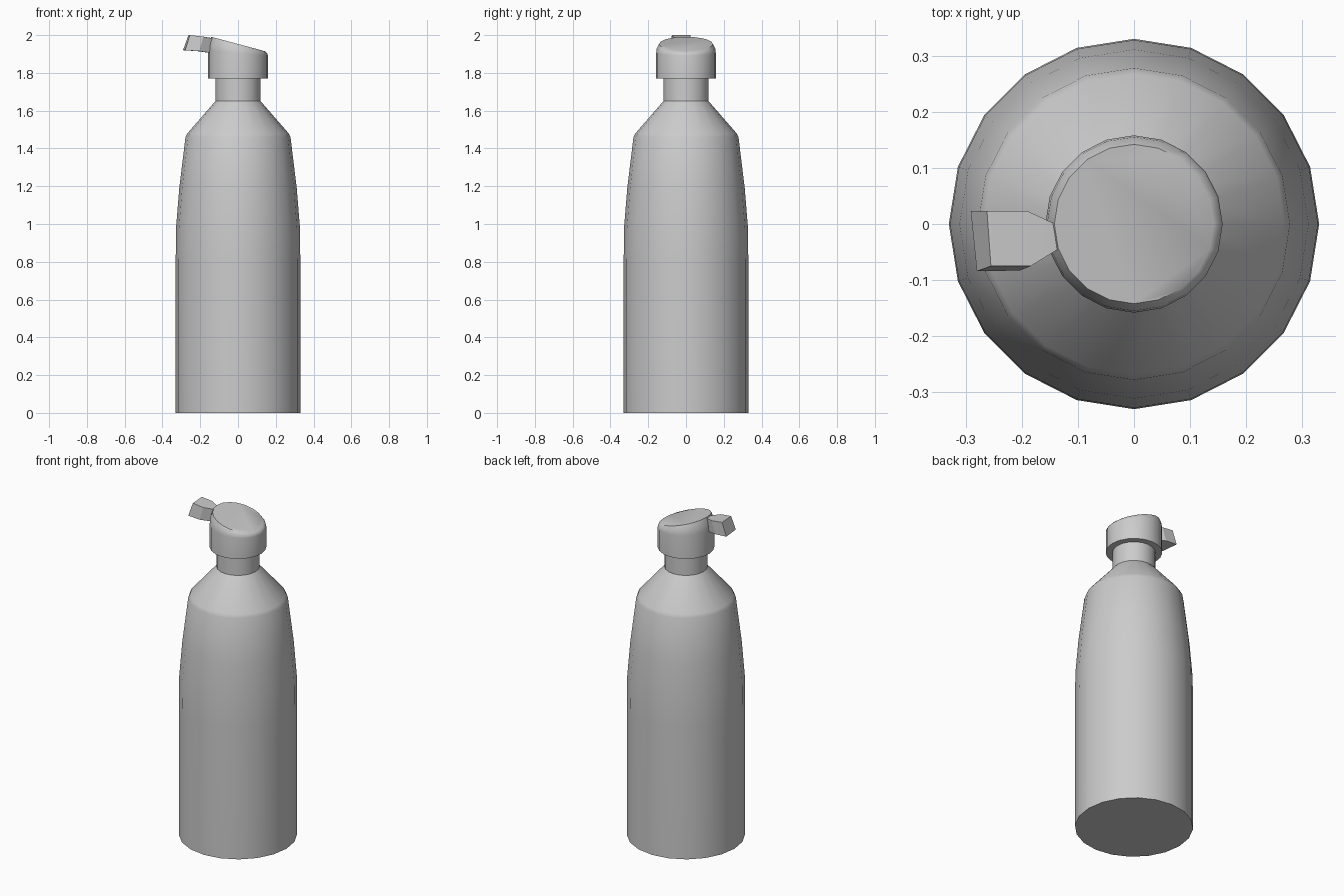
import bpy, math

if "Cube" in bpy.data.objects:
    bpy.data.objects.remove(bpy.data.objects["Cube"])

SIDES = 20
SLOPE = 0.268  # slant of the cap top, falling towards +x


def make_object(name, verts, faces, angle):
    mesh = bpy.data.meshes.new(name)
    mesh.from_pydata(verts, [], faces)
    mesh.update()
    obj = bpy.data.objects.new(name, mesh)
    bpy.context.collection.objects.link(obj)
    bpy.ops.object.select_all(action='DESELECT')
    obj.select_set(True)
    bpy.context.view_layer.objects.active = obj
    bpy.ops.object.shade_smooth_by_angle(angle=math.radians(angle))
    return obj


def lathe(name, profile, angle=30):
    """Closed turned form; profile rows are (radius, height, slant)."""
    verts, faces = [], []
    for r, z, slant in profile:
        for i in range(SIDES):
            a = 2 * math.pi * i / SIDES
            x, y = r * math.cos(a), r * math.sin(a)
            verts.append((x, y, z - slant * x))
    for k in range(len(profile) - 1):
        for i in range(SIDES):
            j = (i + 1) % SIDES
            a, b = k * SIDES, (k + 1) * SIDES
            faces.append((a + i, a + j, b + j, b + i))
    faces.append(tuple(reversed(range(SIDES))))
    top = (len(profile) - 1) * SIDES
    faces.append(tuple(range(top, top + SIDES)))
    return make_object(name, verts, faces, angle)


# Bottle body with tapered upper half and conical shoulder
lathe("bottle_body", [(0.33, 0, 0), (0.33, 0.8, 0), (0.328, 0.98, 0),
                      (0.311, 1.19, 0), (0.278, 1.46, 0),
                      (0.268, 1.48, 0), (0.12, 1.65, 0)], 40)

# Neck
lathe("neck", [(0.12, 1.65, 0), (0.12, 1.79, 0)])

# Cap with slanted top
lathe("cap", [(0.12, 1.77, 0), (0.158, 1.77, 0), (0.158, 1.905, 0.08),
              (0.155, 1.93, 0.17), (0.142, 1.953, SLOPE)], 40)

# Spout: skewed block with a narrowing stem into the cap
sections = [
    [(-0.291, 0.023, 1.92), (-0.28, -0.084, 1.92),
     (-0.255, -0.075, 2.0), (-0.262, 0.023, 2.0)],
    [(-0.215, 0.023, 1.915), (-0.204, -0.083, 1.915),
     (-0.184, -0.075, 1.992), (-0.19, 0.023, 1.992)],
    [(-0.145, -0.002, 1.905), (-0.14, -0.043, 1.905),
     (-0.132, -0.043, 1.982), (-0.136, -0.002, 1.984)],
]
verts = [p for s in sections for p in s]
faces = [(3, 2, 1, 0), (8, 9, 10, 11)]
for k in (0, 4):
    for i in range(4):
        j = (i + 1) % 4
        faces.append((k + i, k + j, k + 4 + j, k + 4 + i))
make_object("spout", verts, faces, 5)
